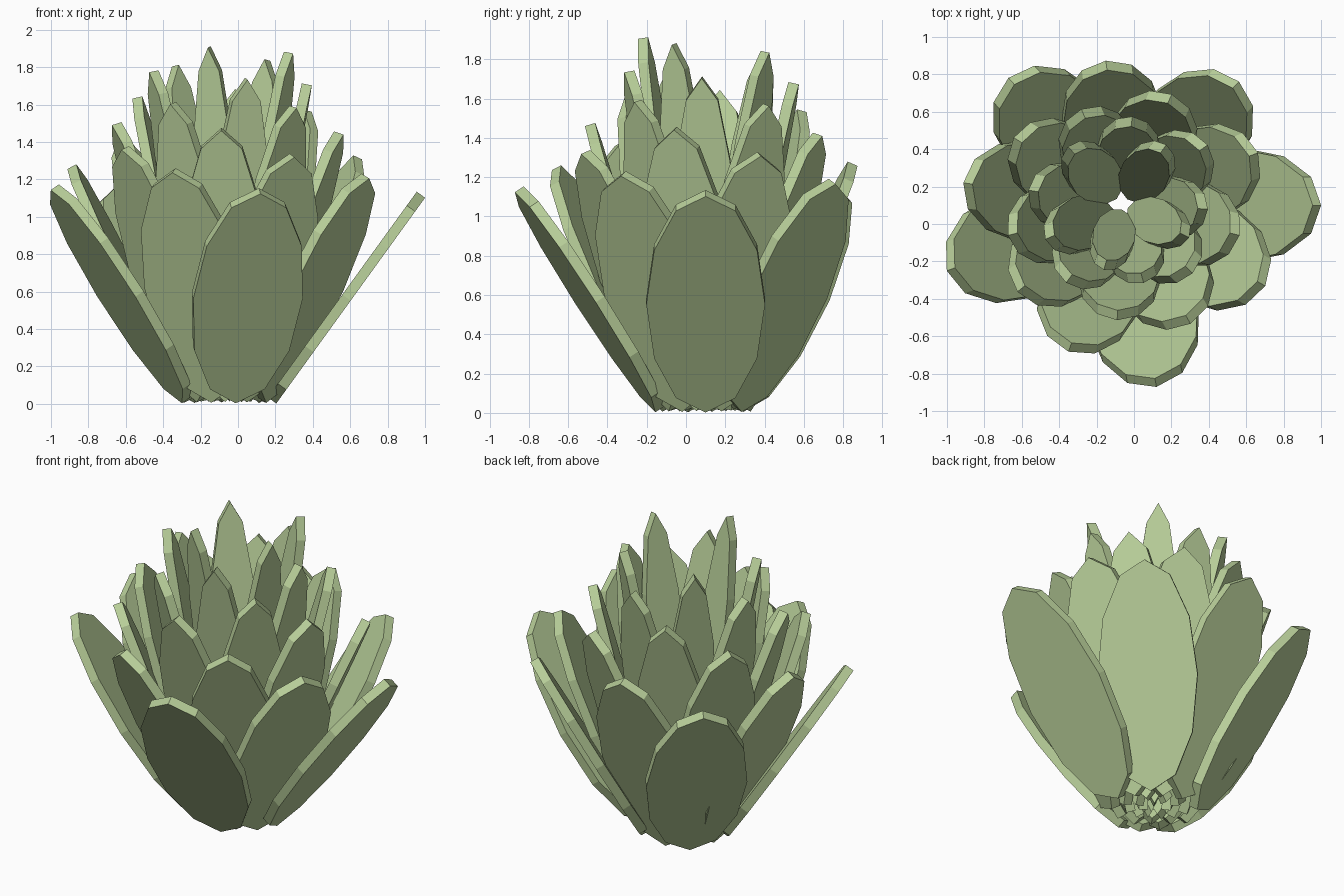
import bpy, math
from mathutils import Vector, Matrix

if "Cube" in bpy.data.objects:
    bpy.data.objects.remove(bpy.data.objects["Cube"])

mat = bpy.data.materials.new("leaf_green")
mat.diffuse_color = (0.48, 0.62, 0.32, 1)
mat.use_nodes = True
mat.node_tree.nodes["Principled BSDF"].inputs["Base Color"].default_value = mat.diffuse_color

AXIS = Vector((-0.06, 0.10, 0.0))
THICK = 0.055

# Tip of every leaf, spiralling inward by roughly the golden angle
TIPS = [
    (1.00, 0.10, 1.13), (-0.67, 0.78, 1.17), (0.12, -0.87, 1.15),
    (0.56, 0.76, 1.19), (-1.00, -0.25, 1.17), (0.70, -0.33, 1.23),
    (-0.15, 0.87, 1.28), (-0.35, -0.68, 1.26), (0.66, 0.38, 1.33),
    (-0.91, 0.22, 1.28), (0.30, -0.53, 1.34), (0.20, 0.69, 1.43),
    (-0.62, -0.36, 1.38), (0.56, -0.06, 1.46), (-0.64, 0.46, 1.43),
    (-0.09, -0.51, 1.48), (0.39, 0.42, 1.58), (-0.67, -0.06, 1.51),
    (-0.28, 0.61, 1.55), (0.31, -0.26, 1.60), (-0.01, 0.57, 1.69),
    (-0.36, -0.31, 1.62), (0.39, 0.08, 1.72), (-0.56, 0.18, 1.65),
    (0.05, -0.31, 1.75), (0.17, 0.42, 1.85), (-0.35, 0.41, 1.82),
    (-0.47, -0.08, 1.79), (0.29, -0.07, 1.89), (-0.16, -0.24, 1.92),
]


def leaf(name, tip):
    """Flat twelve-sided oval plate standing from the crown to its tip."""
    tip = Vector(tip)
    u = (tip.z - 1.14) / 0.78                       # 0 outer, 1 inner
    out = Vector((tip.x - AXIS.x, tip.y - AXIS.y, 0)).normalized()
    side = Vector((-out.y, out.x, 0))
    base = AXIS + out * (0.24 - 0.19 * u) + Vector((0, 0, 0.018))
    tip = tip - out * 0.022 - Vector((0, 0, 0.012))
    up = tip - base
    length = up.length
    up.normalize()
    normal = side.cross(up)
    half = 0.30 - 0.185 * u
    n = 12
    ring = [(half * math.sin(2 * math.pi * k / n),
             length / 2 * math.cos(2 * math.pi * k / n)) for k in range(n)]
    verts = [(x, y, z) for z in (-THICK / 2, THICK / 2) for x, y in ring]
    faces = [list(range(n)), list(range(2 * n - 1, n - 1, -1))]
    faces += [(k, k + n, (k + 1) % n + n, (k + 1) % n) for k in range(n)]
    me = bpy.data.meshes.new(name)
    me.from_pydata(verts, [], faces)
    me.materials.append(mat)
    ob = bpy.data.objects.new(name, me)
    rot = Matrix((side, up, normal)).transposed().to_4x4()
    ob.matrix_world = Matrix.Translation((base + tip) / 2) @ rot
    bpy.context.collection.objects.link(ob)


for i, t in enumerate(TIPS):
    leaf(f"leaf_{i + 1:02d}", t)
